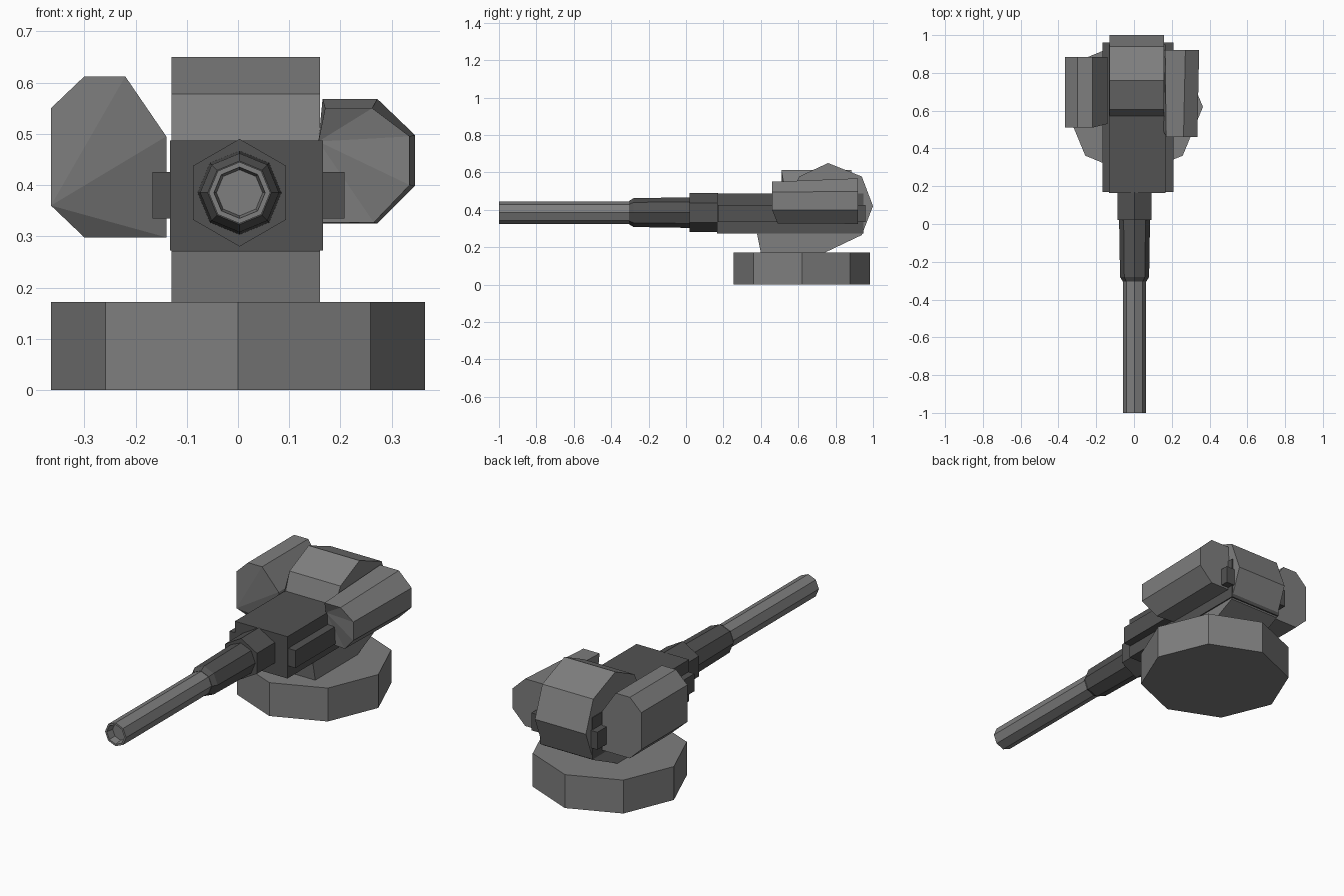
import bpy, math

cube = bpy.data.objects.get("Cube")
if cube:
    bpy.data.objects.remove(cube, do_unlink=True)


def material(name, value):
    m = bpy.data.materials.new(name)
    m.use_nodes = True
    col = (value, value, value, 1)
    m.diffuse_color = col
    m.node_tree.nodes["Principled BSDF"].inputs["Base Color"].default_value = col
    return m


LIGHT = material("light grey", 0.21)
DARK = material("dark grey", 0.085)


def loft(name, loops, mat):
    """Skin a list of matching loops; both ends are closed with fans."""
    n = len(loops[0])
    verts = [p for loop in loops for p in loop]
    faces = []
    for k in range(len(loops) - 1):
        a, b = k * n, (k + 1) * n
        for i in range(n):
            j = (i + 1) % n
            faces.append((a + i, a + j, b + j, b + i))
    last = len(verts) - n
    for i in range(1, n - 1):
        faces.append((0, i + 1, i))
        faces.append((last, last + i, last + i + 1))
    mesh = bpy.data.meshes.new(name)
    mesh.from_pydata(verts, [], faces)
    mesh.materials.append(mat)
    obj = bpy.data.objects.new(name, mesh)
    bpy.context.collection.objects.link(obj)
    # consistent outward normals
    import bmesh
    bm = bmesh.new()
    bm.from_mesh(mesh)
    bmesh.ops.recalc_face_normals(bm, faces=bm.faces)
    bm.to_mesh(mesh)
    bm.free()
    return obj


def box(name, x0, x1, y0, y1, z0, z1, mat):
    ring = [(x0, z0), (x1, z0), (x1, z1), (x0, z1)]
    return loft(name, [[(x, y, z) for x, z in ring] for y in (y0, y1)], mat)


def tube(name, sides, stations, mat, cx=0.003, cz=0.385):
    """Polygonal body of revolution along y from (y, radius) stations."""
    angles = [math.pi / 2 + 2 * math.pi * i / sides for i in range(sides)]
    return loft(name, [[(cx + r * math.cos(a), y, cz + r * math.sin(a))
                        for a in angles] for y, r in stations], mat)


# Octagonal base
ring = [math.pi / 4 * i for i in range(8)]
loft("base", [[(0.365 * math.cos(a), 0.62 + 0.365 * math.sin(a), z) for a in ring]
              for z in (0, 0.172)], LIGHT)

# Mount and rear hump share one side profile
profile = [(0.40, 0.17), (0.74, 0.17), (0.94, 0.265), (1.0, 0.42),
           (0.94, 0.578), (0.76, 0.65), (0.605, 0.578), (0.56, 0.45), (0.38, 0.27)]
loft("mount", [[(x, y, z) for y, z in profile] for x in (-0.13, 0.16)], LIGHT)

# Gun housing with side rails
box("housing", -0.133, 0.166, 0.165, 0.95, 0.272, 0.487, DARK)
box("right_rail", -0.167, -0.12, 0.17, 0.96, 0.335, 0.425, DARK)
box("left_rail", 0.15, 0.208, 0.17, 0.96, 0.335, 0.425, DARK)

# Barrel assembly
tube("collar", 6, [(0.02, 0.105), (0.17, 0.105)], DARK)
tube("barrel_sleeve", 8, [(-0.305, 0.062), (-0.28, 0.077), (0.03, 0.082)], DARK)
tube("barrel", 8, [(-0.96, 0.045), (-1.0, 0.05), (-1.0, 0.06), (-0.29, 0.06)], LIGHT)

# Large pod: (x, z, setback of the front corner)
big = [(-0.365, 0.36, 0), (-0.365, 0.55, 0), (-0.30, 0.612, 0), (-0.22, 0.612, 0),
       (-0.14, 0.495, 0.02), (-0.14, 0.298, 0.07), (-0.30, 0.298, 0.05)]
loft("right_pod", [[(x, 0.51 + s, z) for x, z, s in big],
                   [(x, 0.885, z) for x, z, s in big]], LIGHT)

# Small pod, slightly tapered toward the front
front = [(0.157, 0.485, 0.03), (0.17, 0.55, 0), (0.262, 0.55, 0), (0.335, 0.495, 0),
         (0.335, 0.40, 0), (0.265, 0.327, 0.03), (0.165, 0.327, 0.04)]
back = [(0.16, 0.485), (0.165, 0.568), (0.272, 0.568), (0.345, 0.498),
        (0.345, 0.398), (0.272, 0.325), (0.165, 0.325)]
loft("left_pod", [[(x, 0.46 + s, z) for x, z, s in front],
                  [(x, 0.92, z) for x, z in back]], LIGHT)
